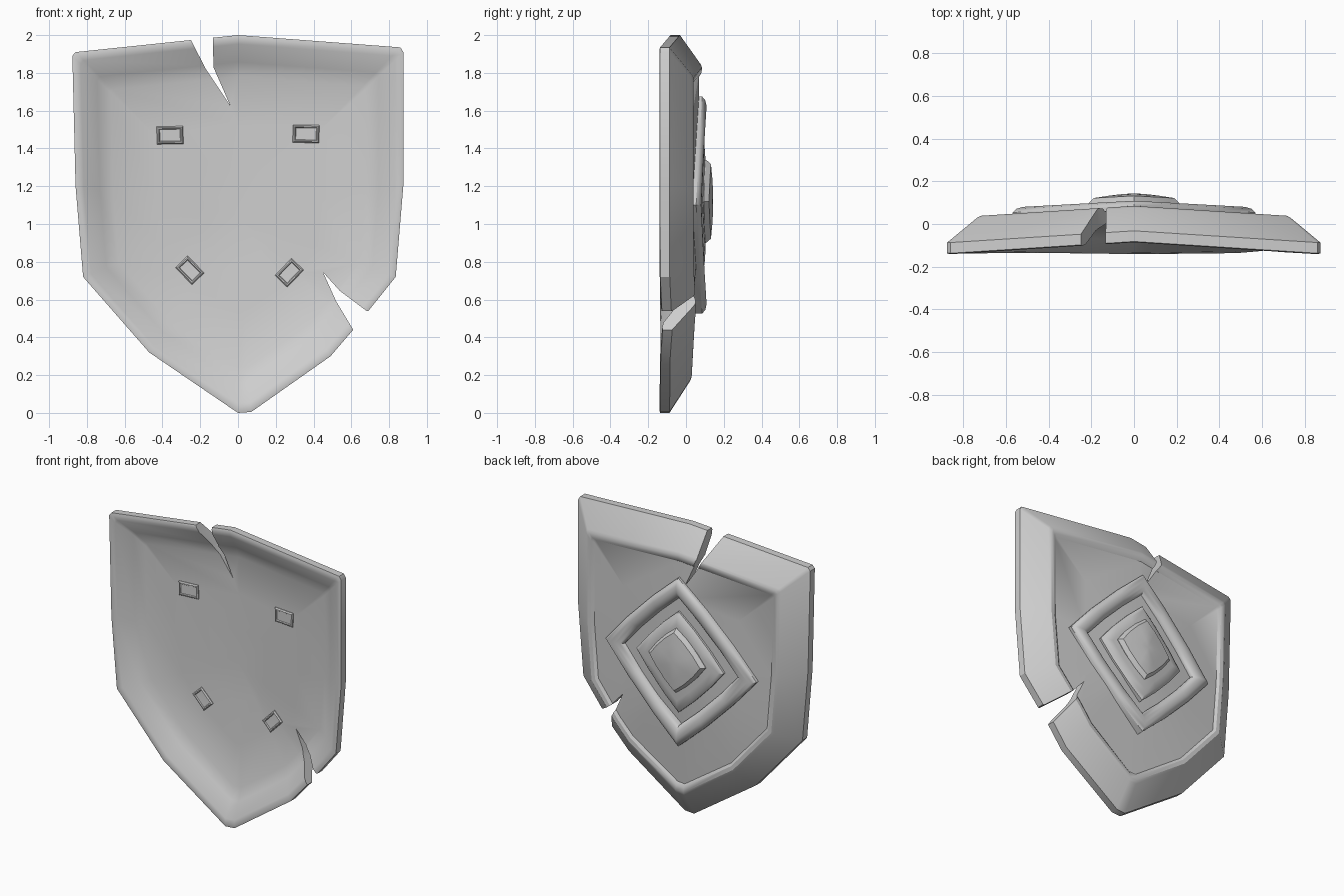
import bpy, bmesh, math

if "Cube" in bpy.data.objects:
    bpy.data.objects.remove(bpy.data.objects["Cube"])

steel = bpy.data.materials.new("plain_grey")
steel.diffuse_color = (0.62, 0.62, 0.62, 1)
steel.use_nodes = True
steel.node_tree.nodes["Principled BSDF"].inputs["Base Color"].default_value = steel.diffuse_color

MID = 1.05  # height the shield outline scales about


def fold(x, z):
    # shield bends back towards its sides and its point
    return -0.055 * min(1, max(abs(x) / 0.85, (1.0 - z) / 0.75))


def boss_fold(x, z):
    return -0.055 * abs(x)


def add_object(name, bm, angle=30):
    bmesh.ops.recalc_face_normals(bm, faces=bm.faces)
    me = bpy.data.meshes.new(name)
    bm.to_mesh(me)
    bm.free()
    ob = bpy.data.objects.new(name, me)
    bpy.context.collection.objects.link(ob)
    me.materials.append(steel)
    return ob


def smooth(ob, angle=30):
    bpy.ops.object.select_all(action='DESELECT')
    ob.select_set(True)
    bpy.context.view_layer.objects.active = ob
    bpy.ops.object.shade_smooth_by_angle(angle=math.radians(angle))


def loft(name, rings, bend, centre=None, start=None, end=None, closed=False):
    """rings: list of (xz points, y); ends are fanned to a centre point, or joined."""
    bm = bmesh.new()
    loops = [[bm.verts.new((x, y + bend(x, z), z)) for x, z in pts] for pts, y in rings]
    n = len(loops[0])
    pairs = list(zip(loops, loops[1:]))
    if closed:
        pairs.append((loops[-1], loops[0]))
    for a, b in pairs:
        for i in range(n):
            j = (i + 1) % n
            bm.faces.new((a[i], a[j], b[j], b[i]))
    if not closed:
        cx, cz = centre
        for loop, y in ((loops[0], start), (loops[-1], end)):
            c = bm.verts.new((cx, y + bend(cx, cz), cz))
            for i in range(n):
                bm.faces.new((loop[i], loop[(i + 1) % n], c))
    return add_object(name, bm)


def prism(name, pts):
    bm = bmesh.new()
    f = bm.faces.new([bm.verts.new((x, -0.4, z)) for x, z in pts])
    r = bmesh.ops.extrude_face_region(bm, geom=[f])
    for v in r["geom"]:
        if isinstance(v, bmesh.types.BMVert):
            v.co.y = 0.4
    return add_object(name, bm)


# shield body: outline scaled into front, rim, bevel, crest and plate rings
outline = [(0, 2.0), (0.86, 1.935), (0.875, 1.91), (0.875, 1.2), (0.835, 0.72),
           (0.61, 0.44), (0.49, 0.30), (0.07, 0.005), (0, 0), (-0.47, 0.32),
           (-0.82, 0.72), (-0.86, 1.2), (-0.877, 1.89), (-0.86, 1.91)]
profile = [(0.25, 0.01), (0.5, 0.01), (0.77, 0.008), (0.85, -0.02), (0.95, -0.08),
           (0.985, -0.086), (1.0, -0.082), (1.0, -0.032), (0.985, -0.022),
           (0.84, 0.076), (0.82, 0.085), (0.79, 0.082), (0.77, 0.068),
           (0.5, 0.07), (0.25, 0.07)]
body = loft("shield_body",
            [([(x * s, MID + (z - MID) * s) for x, z in outline], y) for s, y in profile],
            fold, (0, MID), 0.01, 0.07)

# battle damage notches in the top edge and lower side
notches = {
    "top_notch_cutter": [(-0.04, 1.625), (-0.17, 1.82), (-0.25, 1.975), (-0.29, 2.1),
                         (-0.135, 2.1), (-0.13, 1.83)],
    "side_notch_cutter": [(0.45, 0.745), (0.54, 0.645), (0.68, 0.54), (0.72, 0.54),
                          (0.80, 0.60), (0.9, 0.4), (0.75, 0.3), (0.61, 0.44), (0.52, 0.59)],
}
for name, pts in notches.items():
    cutter = prism(name, pts)
    mod = body.modifiers.new(name, 'BOOLEAN')
    mod.operation = 'DIFFERENCE'
    mod.solver = 'EXACT'
    mod.object = cutter
    bpy.ops.object.select_all(action='DESELECT')
    body.select_set(True)
    bpy.context.view_layer.objects.active = body
    bpy.ops.object.modifier_apply(modifier=name)
    bpy.data.objects.remove(cutter)
smooth(body, 32)


# diamond boss decorations on the raised side
def diamond(hx, hz, cz=1.1, bulge=0.0):
    c = [(0, hz), (hx, 0), (0, -hz), (-hx, 0)]
    pts = []
    for i in range(4):
        (ax, az), (bx, bz) = c[i], c[(i + 1) % 4]
        for t in (0, 0.33, 0.67):
            k = 1 + (bulge if t else 0)
            pts.append(((ax + (bx - ax) * t) * k, cz + (az + (bz - az) * t) * k))
    return pts


frame = [(0.57, 0.575, 0.02), (0.57, 0.575, 0.085), (0.55, 0.555, 0.102), (0.52, 0.525, 0.109),
         (0.48, 0.485, 0.106), (0.45, 0.455, 0.094), (0.43, 0.435, 0.075), (0.43, 0.435, 0.02)]
smooth(loft("diamond_frame", [(diamond(a, b, bulge=0.04), y) for a, b, y in frame],
            boss_fold, closed=True), 40)

step = [(0.33, 0.345, 0.03), (0.33, 0.345, 0.082), (0.30, 0.315, 0.098), (0.25, 0.26, 0.102)]
smooth(loft("boss_step", [(diamond(a, b, bulge=0.05), y) for a, b, y in step],
            boss_fold, (0, 1.1), 0.03, 0.104), 30)

dome = [(0.215, 0.22, 0.05), (0.215, 0.22, 0.106), (0.19, 0.198, 0.132),
        (0.12, 0.125, 0.139), (0.06, 0.062, 0.143)]
smooth(loft("boss_dome", [(diamond(a, b, 1.12, 0.08), y) for a, b, y in dome],
            boss_fold, (0, 1.12), 0.05, 0.144), 30)


# four small strap mounts on the hollow side
def rect(cx, cz, w, h, deg):
    a = math.radians(deg)
    return [(cx + u * w * math.cos(a) - v * h * math.sin(a),
             cz + u * w * math.sin(a) + v * h * math.cos(a))
            for u, v in ((-1, -1), (1, -1), (1, 1), (-1, 1))]


mounts = [(-0.36, 1.47, 0.07, 0.047, 1), (0.36, 1.477, 0.07, 0.047, -1),
          (-0.255, 0.755, 0.045, 0.063, 44), (0.272, 0.742, 0.045, 0.063, -44)]
for i, (cx, cz, w, h, deg) in enumerate(mounts):
    rings = [(rect(cx, cz, w - d, h - d, deg), y) for d, y in
             ((0, 0.03), (0, 0.004), (0.006, -0.004), (0.012, -0.004), (0.016, 0.002))]
    smooth(loft("strap_mount_%d" % (i + 1), rings, fold, (cx, cz), 0.03, 0.002), 30)
